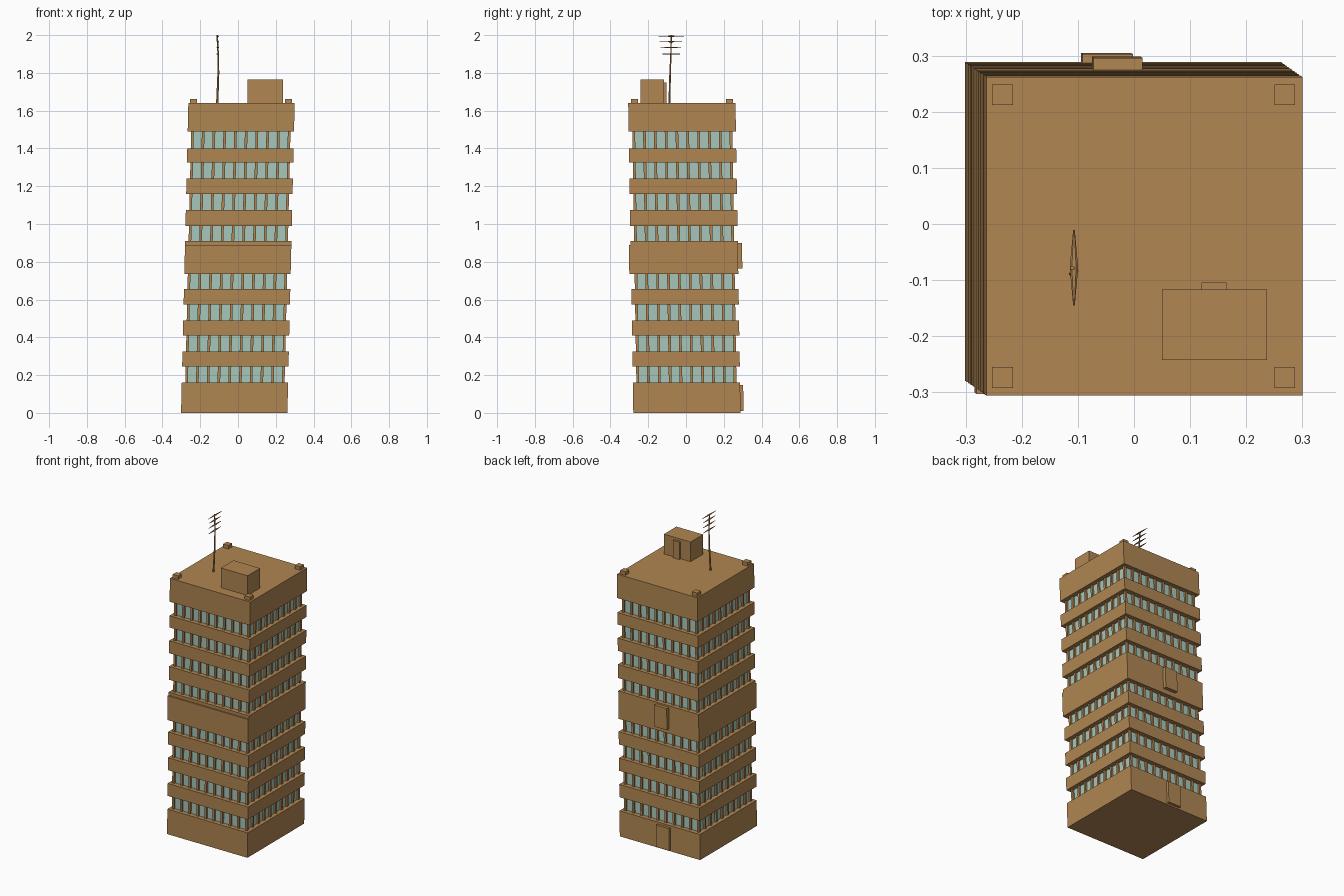
import bpy, bmesh
from mathutils import Vector

if "Cube" in bpy.data.objects:
    bpy.data.objects.remove(bpy.data.objects["Cube"])


def material(name, rgb):
    m = bpy.data.materials.new(name)
    m.diffuse_color = (*rgb, 1)
    m.use_nodes = True
    m.node_tree.nodes["Principled BSDF"].inputs["Base Color"].default_value = m.diffuse_color
    return m


BROWN = material("warm_brown", (0.44, 0.24, 0.085))
GLASS = material("pale_teal_glass", (0.39, 0.58, 0.51))


def centre(z):
    """Axis of the slightly leaning tower at height z."""
    return -0.020 + 0.0235 * z, 0.005 - 0.0165 * z


def add_box(bm, x0, x1, y0, y1, z0, z1, lean=True):
    vs = []
    for z in (z0, z1):
        cx, cy = centre(z) if lean else (0, 0)
        for x, y in ((x0, y0), (x1, y0), (x1, y1), (x0, y1)):
            vs.append(bm.verts.new((x + cx, y + cy, z)))
    for f in ((3, 2, 1, 0), (4, 5, 6, 7), (0, 1, 5, 4),
              (1, 2, 6, 5), (2, 3, 7, 6), (3, 0, 4, 7)):
        bm.faces.new([vs[i] for i in f])


def add_tube(bm, path, sides=6):
    """Tube through (point, radius) pairs, running along z or y."""
    import math
    along_y = abs(path[-1][0][1] - path[0][0][1]) > abs(path[-1][0][2] - path[0][0][2])
    rings = []
    for p, r in path:
        ring = []
        for i in range(sides):
            a = 2 * math.pi * i / sides
            u, v = r * math.cos(a), r * math.sin(a)
            off = Vector((u, 0, v * 0.5)) if along_y else Vector((u, v, 0))
            ring.append(bm.verts.new(Vector(p) + off))
        rings.append(ring)
    for a, b in zip(rings, rings[1:]):
        for i in range(sides):
            j = (i + 1) % sides
            bm.faces.new((a[i], a[j], b[j], b[i]))
    bm.faces.new(rings[0])
    bm.faces.new(rings[-1])


def finish(bm, name, mat):
    bmesh.ops.recalc_face_normals(bm, faces=bm.faces)
    me = bpy.data.meshes.new(name)
    bm.to_mesh(me)
    bm.free()
    me.materials.append(mat)
    ob = bpy.data.objects.new(name, me)
    bpy.context.collection.objects.link(ob)
    return ob


def box(name, mat, *dims, lean=True):
    bm = bmesh.new()
    add_box(bm, *dims, lean=lean)
    return finish(bm, name, mat)


# Solid floor bands
HX, HY = 0.2815, 0.284
bands = [(0, .16), (.245, .325), (.41, .49), (.575, .655), (.735, .91),
         (.99, 1.075), (1.16, 1.24), (1.325, 1.40), (1.49, 1.64)]
for n, (z0, z1) in enumerate(bands):
    box(f"floor_band_{n}", BROWN, -HX, HX, -HY, HY, z0, z1)

# Balcony panel on the front of the tall middle band
box("middle_front_panel", BROWN, -HX, HX, -HY - 0.009, -HY, .735, .89)

# Window storeys: glass core with a row of ten piers on every side
PX, PY, W, REC = 0.263, 0.265, 0.007, 0.011
for n, (lo, hi) in enumerate(zip(bands, bands[1:])):
    z0, z1 = lo[1], hi[0]
    box(f"window_glass_{n}", GLASS, -PX + REC, PX - REC, -PY + REC, PY - REC, z0, z1)
    bm = bmesh.new()
    for i in range(10):
        t = -1 + 2 * i / 9
        x, y = t * (PX - W), t * (PY - W)
        for s in (-1, 1):
            ya, yb = sorted((s * PY, s * (PY - REC - .004)))
            add_box(bm, x - W, x + W, ya, yb, z0, z1)
            if 0 < i < 9:
                xa, xb = sorted((s * PX, s * (PX - REC - .004)))
                add_box(bm, xa, xb, y - W, y + W, z0, z1)
    finish(bm, f"window_piers_{n}", BROWN)

# Back doors
box("ground_back_door", BROWN, -.075, .015, HY, HY + .016, .01, .148)
box("middle_back_door", BROWN, -.073, .014, HY, HY + .022, .765, .90)

# Roof hut with its door
box("roof_hut", BROWN, .05, .237, -.242, -.117, 1.64, 1.765, lean=False)
box("roof_hut_door", BROWN, .12, .165, -.117, -.104, 1.64, 1.75, lean=False)

# Small blocks in the roof corners
for name, x, y in (("front_left", -.253, -.292), ("front_right", .250, -.292),
                   ("back_left", -.253, .212), ("back_right", .250, .212)):
    box(f"roof_block_{name}", BROWN, x, x + .037, y, y + .037, 1.64, 1.662, lean=False)

# Antenna mast with tapered crossbars
bm = bmesh.new()
add_tube(bm, [((-.110, -.088, 1.64), .006), ((-.104, -.084, 1.80), .005),
              ((-.105, -.080, 1.90), .004), ((-.110, -.078, 2.0), .004)])
finish(bm, "antenna_mast", BROWN)
bm = bmesh.new()
for z, y0, y1 in ((1.90, -.142, -.016), (1.934, -.140, -.020),
                  (1.965, -.140, -.020), (1.994, -.145, -.011)):
    add_tube(bm, [((-.107, y0, z), .0015), ((-.107, -.078, z), .0075),
                  ((-.107, y1, z), .0015)])
finish(bm, "antenna_crossbars", BROWN)
